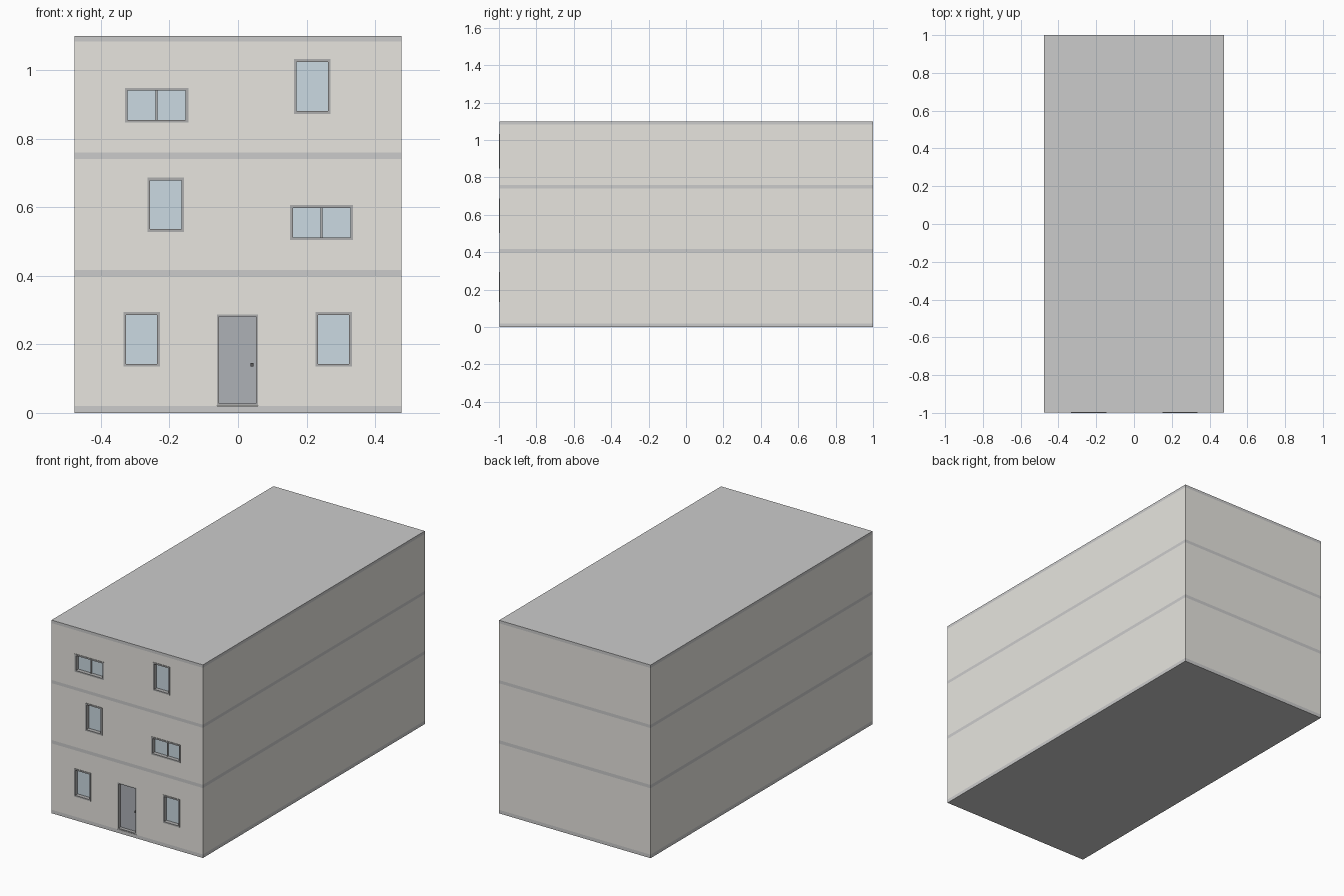
import bpy

if "Cube" in bpy.data.objects:
    bpy.data.objects.remove(bpy.data.objects["Cube"])

W, Y0, Y1, T = 0.477, -0.997, 1.0, 0.03   # half width, front, back, wall thickness
SLABS = [(0.0, 0.02), (0.398, 0.417), (0.741, 0.759), (1.083, 1.10)]
# openings: x0, x1, z0, z1, number of panes
WINDOWS = [(-0.334, -0.228, 0.135, 0.294, 1), (0.226, 0.332, 0.135, 0.294, 1),
           (-0.264, -0.157, 0.528, 0.686, 1), (0.152, 0.336, 0.504, 0.606, 2),
           (-0.330, -0.145, 0.847, 0.948, 2), (0.163, 0.270, 0.872, 1.032, 1)]
DOOR = (-0.061, 0.059, 0.021, 0.287)


def mat(name, r, g, b):
    m = bpy.data.materials.new(name)
    m.diffuse_color = (r, g, b, 1)
    m.use_nodes = True
    m.node_tree.nodes["Principled BSDF"].inputs["Base Color"].default_value = m.diffuse_color
    return m


WALL = mat("plaster", 0.80, 0.785, 0.74)
BAND = mat("concrete", 0.71, 0.72, 0.71)
FRAME = mat("frame_grey", 0.42, 0.42, 0.42)
GLASS = mat("glass_blue", 0.60, 0.70, 0.76)
DOORM = mat("door_grey", 0.42, 0.44, 0.47)
METAL = mat("dark_metal", 0.1, 0.1, 0.1)


def box(name, x0, x1, y0, y1, z0, z1, material=None):
    bpy.ops.mesh.primitive_cube_add(size=1, location=((x0+x1)/2, (y0+y1)/2, (z0+z1)/2))
    ob = bpy.context.object
    ob.name = name
    ob.scale = (x1-x0, y1-y0, z1-z0)
    bpy.ops.object.transform_apply(location=False, rotation=False, scale=True)
    if material:
        ob.data.materials.append(material)
    return ob


def cut(ob, *bounds):
    cutter = box("cutter", *bounds)
    cutter.hide_render = True
    mod = ob.modifiers.new("cut", 'BOOLEAN')
    mod.operation, mod.object, mod.solver = 'DIFFERENCE', cutter, 'EXACT'
    bpy.context.view_layer.objects.active = ob
    bpy.ops.object.modifier_apply(modifier=mod.name)
    bpy.data.objects.remove(cutter)


def frame(name, x0, x1, z0, z1, y0, y1, w):
    ob = box(name, x0, x1, y0, y1, z0, z1, FRAME)
    cut(ob, x0+w, x1-w, y0-0.1, y1+0.1, z0+w, z1-w)
    return ob


# floor slabs and roof slab, flush with the walls
for i, (z0, z1) in enumerate(SLABS):
    box(f"slab_{i}", -W, W, Y0, Y1, z0, z1, BAND)
# plain roof surface and underside keep the slab colour

# hollow storeys with window and door openings
for i in range(3):
    z0, z1 = SLABS[i][1], SLABS[i+1][0]
    walls = box(f"storey_walls_{i}", -W, W, Y0, Y1, z0, z1, WALL)
    cut(walls, -W+T, W-T, Y0+T, Y1-T, z0-0.1, z1+0.1)
    for a, b, c, d, n in WINDOWS:
        if z0 < c < z1:
            cut(walls, a, b, Y0-0.1, Y0+T+0.05, c, d)
    if i == 0:
        cut(walls, DOOR[0], DOOR[1], Y0-0.1, Y0+T+0.05, z0-0.05, DOOR[3])

# windows: slim frame just proud of the wall, recessed glass, mullion
for i, (a, b, c, d, n) in enumerate(WINDOWS):
    frame(f"window_frame_{i}", a, b, c, d, -1.0, Y0+T, 0.008)
    box(f"window_glass_{i}", a+0.004, b-0.004, Y0+0.02, Y0+0.026, c+0.004, d-0.004, GLASS)
    if n == 2:
        m = (a+b)/2
        box(f"window_mullion_{i}", m-0.003, m+0.003, Y0+0.012, Y0+T, c+0.004, d-0.004, FRAME)

# door with frame and handle
a, b, c, d = DOOR
frame("door_frame", a, b, c, d, Y0, Y0+T, 0.006)
box("door_leaf", a+0.004, b-0.004, Y0+0.02, Y0+T-0.002, c+0.004, d-0.004, DOORM)
box("door_handle", b-0.022, b-0.014, Y0+0.012, Y0+0.021, 0.135, 0.145, METAL)
